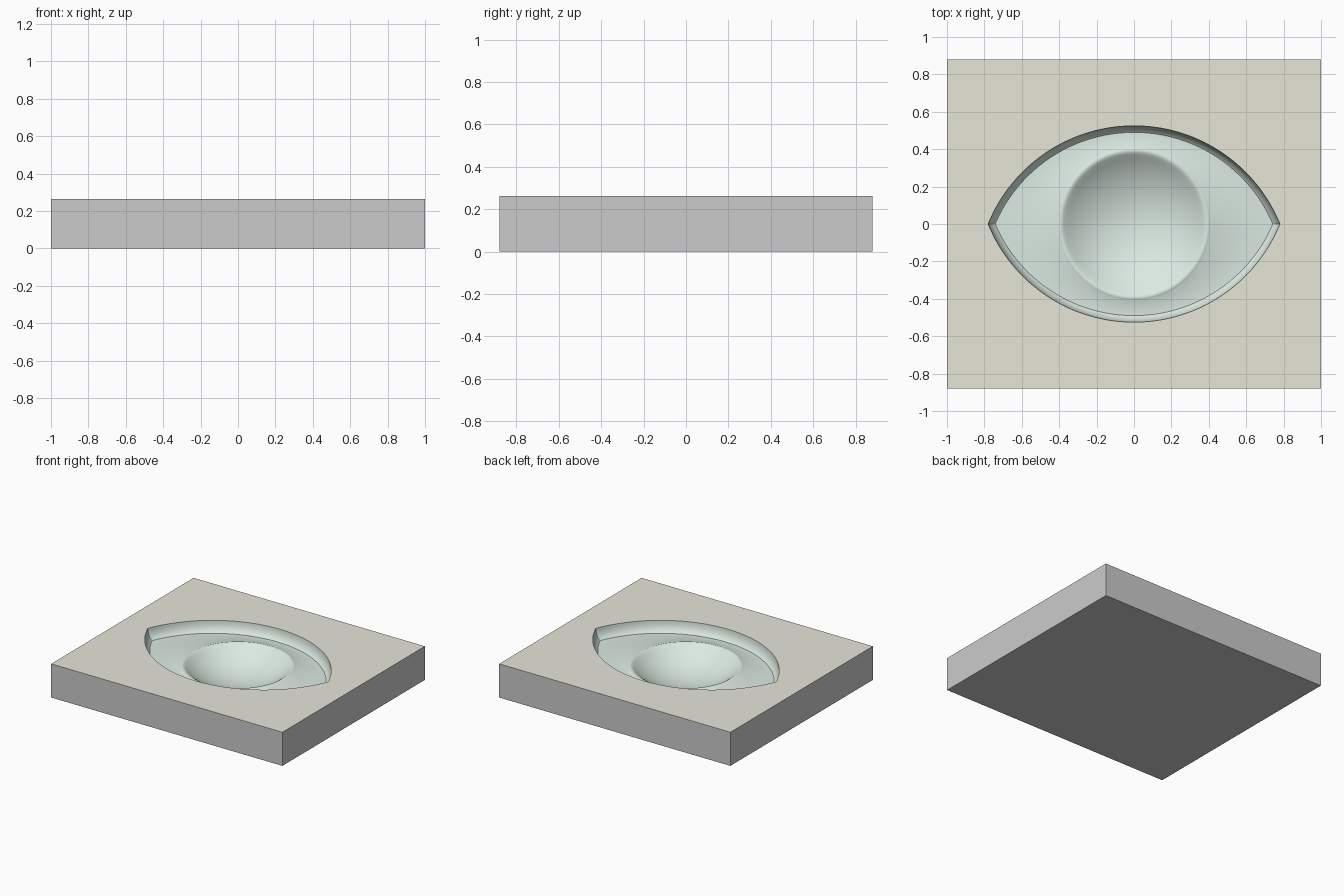
import bpy, bmesh
from math import sin, cos, pi, sqrt, atan2, asin

if "Cube" in bpy.data.objects:
    bpy.data.objects.remove(bpy.data.objects["Cube"])

HX, HY, H = 1.0, 0.88, 0.263      # slab half sizes and height
FLOOR = H - 0.085                 # level of the recess floor
R, C = 0.842, 0.317               # radius and centre offset of the eyelid arcs
N = 48                            # segments per half outline


def material(name, rgb):
    m = bpy.data.materials.new(name)
    m.diffuse_color = (*rgb, 1)
    m.use_nodes = True
    m.node_tree.nodes["Principled BSDF"].inputs["Base Color"].default_value = m.diffuse_color
    return m


def lens(inset, z):
    """Almond outline made of two arcs, inset inwards."""
    r = R - inset
    a = atan2(C, sqrt(r * r - C * C))
    half = []
    for i in range(N):
        t = a + (pi - 2 * a) * i / N
        half.append((r * cos(t), r * sin(t) - C, z))
    return half + [(-x, -y, z) for x, y, z in half]


def circle(r, z):
    return [(r * cos(pi * i / N), r * sin(pi * i / N), z) for i in range(2 * N)]


def finish(bm, name, mats):
    mesh = bpy.data.meshes.new(name)
    bm.to_mesh(mesh)
    bm.free()
    for m in mats:
        mesh.materials.append(m)
    ob = bpy.data.objects.new(name, mesh)
    bpy.context.collection.objects.link(ob)
    return ob


grey = material("grey", (0.8, 0.8, 0.8))
tan = material("tan", (0.80, 0.79, 0.69))
green = material("pale_green", (0.71, 0.82, 0.76))

# slab: grey sides and base, tan top with an almond opening
bm = bmesh.new()
corners = [(HX, HY), (-HX, HY), (-HX, -HY), (HX, -HY)]
low = [bm.verts.new((x, y, 0)) for x, y in corners]
top = [bm.verts.new((x, y, H)) for x, y in corners]
right, left = bm.verts.new((HX, 0, H)), bm.verts.new((-HX, 0, H))
bm.faces.new(low)
bm.faces.new((low[1], low[0], top[0], top[1]))
bm.faces.new((low[2], low[1], top[1], left, top[2]))
bm.faces.new((low[3], low[2], top[2], top[3]))
bm.faces.new((low[0], low[3], top[3], right, top[0]))
rim = [bm.verts.new(p) for p in lens(0, H)]
upper = bm.faces.new([right, top[0], top[1], left] + rim[N:0:-1] + [rim[0]])
lower = bm.faces.new([left, top[2], top[3], right, rim[0]] + rim[:N - 1:-1])
upper.material_index = lower.material_index = 1
bmesh.ops.recalc_face_normals(bm, faces=bm.faces)
for f in (upper, lower):
    if f.normal.z < 0:
        f.normal_flip()
bmesh.ops.triangulate(bm, faces=[upper, lower])
finish(bm, "slab", [grey, tan])

# eye recess: coved wall, flat floor, raised ring and shallow bowl
rings = []
for k in range(7):
    t = pi * 0.36 * k / 6
    rings.append(lens(0.035 * (1 - cos(t)) / (1 - cos(pi * 0.36)),
                      H - 0.085 * sin(t) / sin(pi * 0.36)))
for r, dz in ((0.41, 0), (0.403, 0.004), (0.395, 0.006), (0.386, 0.005),
              (0.377, 0.0)):
    rings.append(circle(r, FLOOR + dz))
edge, depth = 0.368, 0.13
sphere = (edge ** 2 + depth ** 2) / (2 * depth)
span = asin(edge / sphere)
for k in range(14):
    t = span * (1 - k / 14)
    rings.append(circle(sphere * sin(t),
                        FLOOR - 0.006 - depth + sphere * (1 - cos(t))))

bm = bmesh.new()
loops = [[bm.verts.new(p) for p in ring] for ring in rings]
for a, b in zip(loops, loops[1:]):
    for i in range(2 * N):
        j = (i + 1) % (2 * N)
        bm.faces.new((a[i], a[j], b[j], b[i]))
centre = bm.verts.new((0, 0, FLOOR - 0.006 - depth))
for i in range(2 * N):
    bm.faces.new((loops[-1][i], loops[-1][(i + 1) % (2 * N)], centre))
eye = finish(bm, "eye_recess", [green])
bpy.context.view_layer.objects.active = eye
eye.select_set(True)
bpy.ops.object.shade_smooth_by_angle(angle=pi / 6)
